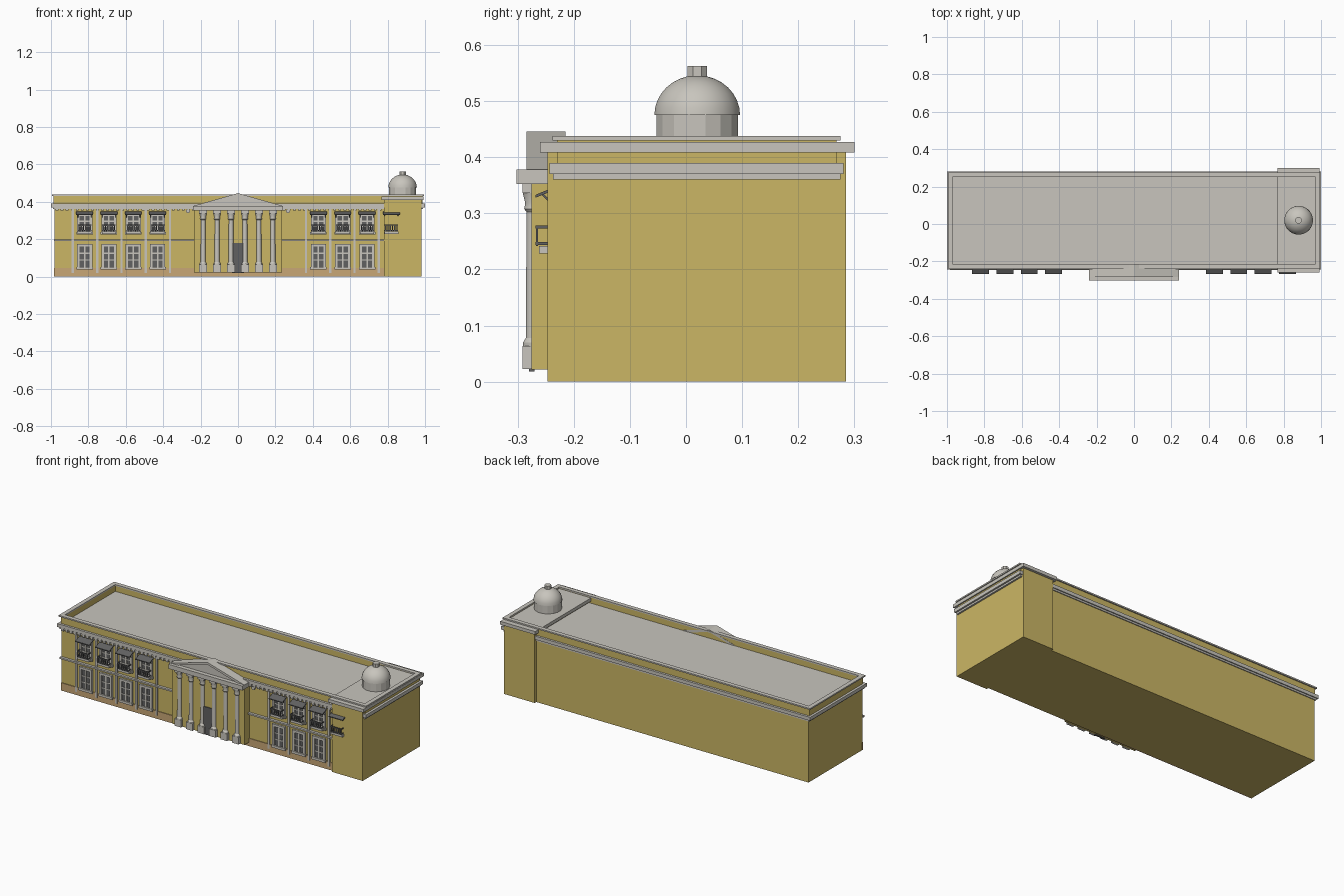
import bpy, bmesh, math
from mathutils import Matrix, Vector

cube = bpy.data.objects.get("Cube")
if cube:
    bpy.data.objects.remove(cube, do_unlink=True)


def material(name, r, g, b):
    m = bpy.data.materials.new(name)
    m.use_nodes = True
    m.diffuse_color = (r, g, b, 1)
    m.node_tree.nodes["Principled BSDF"].inputs["Base Color"].default_value = (r, g, b, 1)
    return m


OCHRE = material("ochre plaster", 0.60, 0.47, 0.13)
STONE = material("pale stone", 0.58, 0.56, 0.51)
TAN = material("tan plinth", 0.58, 0.39, 0.18)
DARK = material("dark iron and glass", 0.12, 0.12, 0.12)


def box(bm, x, y, z):
    """Add a box from three (low, high) ranges."""
    size = [b - a for a, b in (x, y, z)]
    mid = [(a + b) / 2 for a, b in (x, y, z)]
    bmesh.ops.create_cube(bm, size=1, matrix=Matrix.Translation(mid) @ Matrix.Diagonal((*size, 1)))


def prism(bm, outline, sweep):
    """Add a solid by sweeping a flat outline along a vector."""
    face = bm.faces.new([bm.verts.new(p) for p in outline])
    new = bmesh.ops.extrude_face_region(bm, geom=[face])["geom"]
    bmesh.ops.translate(bm, vec=sweep, verts=[v for v in new if isinstance(v, bmesh.types.BMVert)])


def lathe(bm, x, y, profile, sides):
    """Add a turned solid from (radius, z) pairs, closed at both ends."""
    rings = [[bm.verts.new((x + r * math.cos(t), y + r * math.sin(t), z))
              for t in (math.tau * (i + 0.5) / sides for i in range(sides))] for r, z in profile]
    for low, high in zip(rings, rings[1:]):
        for i in range(sides):
            j = (i + 1) % sides
            bm.faces.new((low[i], low[j], high[j], high[i]))
    bm.faces.new(rings[0][::-1])
    bm.faces.new(rings[-1])


def part(name, mat, build, smooth=None):
    bm = bmesh.new()
    build(bm)
    bmesh.ops.recalc_face_normals(bm, faces=bm.faces)
    me = bpy.data.meshes.new(name)
    bm.to_mesh(me)
    bm.free()
    me.materials.append(mat)
    ob = bpy.data.objects.new(name, me)
    bpy.context.collection.objects.link(ob)
    if smooth:
        bpy.ops.object.select_all(action="DESELECT")
        ob.select_set(True)
        bpy.context.view_layer.objects.active = ob
        bpy.ops.object.shade_smooth_by_angle(angle=math.radians(smooth))
    return ob


def boxes(name, mat, *ranges):
    return part(name, mat, lambda bm: [box(bm, *r) for r in ranges])


def ring(name, mat, x, y, z, t):
    """Rectangular wall ring of thickness t."""
    return boxes(name, mat,
                 (x, (y[0], y[0] + t), z), (x, (y[1] - t, y[1]), z),
                 ((x[0], x[0] + t), (y[0] + t, y[1] - t), z),
                 ((x[1] - t, x[1]), (y[0] + t, y[1] - t), z))


FRONT = -0.23
WINDOWS = [s * (0.43 + 0.13 * i) for s in (-1, 1) for i in range(4)]
LOWER = [x for x in WINDOWS if x < 0.78]

# Main block, roof and parapet
boxes("main_block", OCHRE, ((-0.982, 0.978), (FRONT, 0.27), (0, 0.385)))
boxes("cornice", STONE, ((-1, 1), (-0.243, 0.281), (0.37, 0.39)))
boxes("cornice_moulding", STONE, ((-0.99, 0.99), (-0.237, 0.275), (0.36, 0.37)))
boxes("roof_deck", STONE, ((-0.98, 0.98), (-0.225, 0.265), (0.39, 0.396)))
ring("parapet", OCHRE, (-0.986, 0.986), (FRONT, 0.268), (0.385, 0.43), 0.014)
ring("parapet_rail", STONE, (-0.995, 0.995), (-0.238, 0.275), (0.43, 0.438), 0.025)

# Front trim
boxes("plinth", TAN, ((-0.983, 0.979), (-0.234, -0.226), (0, 0.045)))
boxes("string_course", STONE, ((-0.985, -0.235), (-0.245, FRONT), (0.189, 0.198)),
      ((0.235, 0.785), (-0.245, FRONT), (0.189, 0.198)))
boxes("pilasters", STONE, *[((x - 0.006, x + 0.006), (-0.238, FRONT), (0.02, 0.36))
                            for x in (s * (0.363 + 0.13 * i) for s in (-1, 1) for i in range(5))
                            if x < 0.78])
boxes("dentils", STONE, *[((x, x + 0.015), (-0.242, FRONT), (0.354, 0.37))
                          for x in (-0.975 + 0.027 * i for i in range(65)) if abs(x) > 0.24])


def medallions(bm):
    for x in (-0.267, 0.267):
        bmesh.ops.create_cone(bm, cap_ends=True, segments=12, radius1=0.011, radius2=0.011, depth=0.01,
                              matrix=Matrix.Translation((x, -0.238, 0.35)) @ Matrix.Rotation(math.pi / 2, 4, "X"))


part("medallions", STONE, medallions)


# Windows: surround, glass, glazing bars
def window(xs, label, half, low, high):
    def frames(bm):
        for x in xs:
            for s in (-1, 1):
                box(bm, tuple(sorted((x + s * half, x + s * (half - 0.014)))), (-0.241, FRONT), (low, high))
            box(bm, (x - half, x + half), (-0.241, FRONT), (high - 0.014, high))
            box(bm, (x - half - 0.003, x + half + 0.003), (-0.243, FRONT), (low, low + 0.014))
            box(bm, (x - 0.004, x + 0.004), (-0.238, FRONT), (low, high))
            for k in (1, 2):
                z = low + 0.014 + (high - low - 0.028) * k / 3
                box(bm, (x - half, x + half), (-0.237, FRONT), (z - 0.003, z + 0.003))
    part(label + "_window_frames", STONE, frames)
    boxes(label + "_window_glass", DARK, *[((x - half + 0.012, x + half - 0.012), (-0.234, FRONT),
                                           (low + 0.01, high - 0.01)) for x in xs])


window(LOWER, "lower", 0.041, 0.037, 0.175)
window(LOWER, "upper", 0.041, 0.225, 0.338)


# Awnings with struts
def awnings(bm):
    for x in WINDOWS:
        prism(bm, [(x - 0.045, y, z) for y, z in
                   ((-0.23, 0.349), (-0.268, 0.333), (-0.268, 0.328), (-0.23, 0.343))], Vector((0.09, 0, 0)))
        for s in (-0.038, 0.034):
            prism(bm, [(x + s, y, z) for y, z in
                       ((-0.258, 0.334), (-0.253, 0.334), (-0.235, 0.316), (-0.24, 0.316))],
                  Vector((0.004, 0, 0)))


part("awnings", DARK, awnings)


# Balconies: slab, bulging iron railing
def railings(bm):
    for x in WINDOWS:
        for z in (0.244, 0.273):
            box(bm, (x - 0.036, x + 0.036), (-0.268, -0.263), (z, z + 0.005))
            for s in (-0.036, 0.032):
                box(bm, (x + s, x + s + 0.004), (-0.263, FRONT), (z, z + 0.005))
        for k in range(6):
            c = x - 0.03 + 0.012 * k
            box(bm, (c - 0.0035, c + 0.0035), (-0.267, -0.264), (0.242, 0.276))


boxes("balcony_slabs", STONE, *[((x - 0.038, x + 0.038), (-0.262, FRONT), (0.228, 0.242)) for x in WINDOWS])
part("balcony_railings", DARK, railings)

# Portico with columns, entablature and pediment
boxes("portico_block", OCHRE, ((-0.235, 0.235), (-0.275, FRONT), (0.022, 0.355)))
boxes("portico_door", DARK, ((-0.032, 0.032), (-0.28, -0.27), (0.018, 0.18)))
COLUMNS = [0.0745 * (i - 2.5) for i in range(6)]
part("columns", STONE, lambda bm: [lathe(bm, x, -0.272, (
    (0.019, 0.06), (0.019, 0.07), (0.014, 0.078), (0.0125, 0.302), (0.017, 0.308),
    (0.015, 0.318), (0.02, 0.338)), 12) for x in COLUMNS], 30)
boxes("column_blocks", STONE, *[((x - 0.021, x + 0.021), (-0.291, -0.252), z)
                                for x in COLUMNS for z in ((0.023, 0.064), (0.336, 0.353))])
boxes("entablature", STONE, ((-0.24, 0.24), (-0.302, FRONT), (0.352, 0.378)))


def pediment(bm):
    prism(bm, [(-0.22, -0.278, 0.376), (0.22, -0.278, 0.376), (0, -0.278, 0.438)], Vector((0, 0.06, 0)))
    for s in (-1, 1):
        prism(bm, [(s * 0.237, -0.284, 0.378), (0, -0.284, 0.446), (0, -0.284, 0.433), (s * 0.19, -0.284, 0.378)],
              Vector((0, 0.069, 0)))


part("pediment", STONE, pediment)

# End pavilion with dome
boxes("pavilion_block", OCHRE, ((0.78, 0.98), (-0.247, 0.285), (0, 0.41)))
boxes("pavilion_cornice", STONE, ((0.766, 0.993), (-0.26, 0.3), (0.408, 0.427)))
part("dome_drum", STONE, lambda bm: lathe(bm, 0.88, 0.02, ((0.074, 0.42), (0.074, 0.476)), 16))
ARC = [math.radians(a) for a in range(0, 90, 11)]
part("dome", STONE, lambda bm: lathe(bm, 0.88, 0.02, [
    (0.077 * math.cos(a), 0.475 + 0.071 * math.sin(a)) for a in ARC], 24), 40)
part("dome_cap", STONE, lambda bm: lathe(bm, 0.88, 0.02, ((0.019, 0.54), (0.019, 0.563)), 8))
